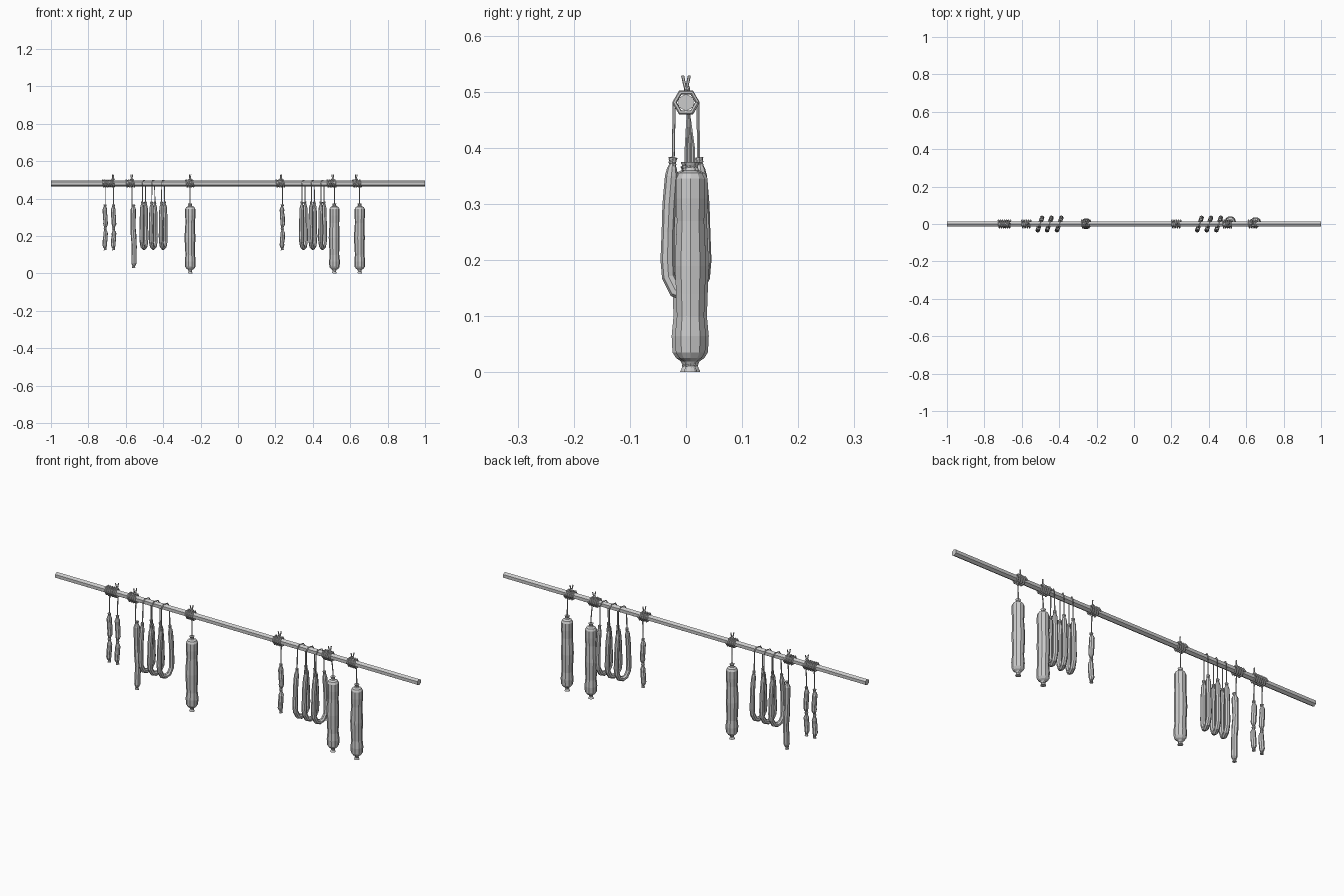
import bpy, bmesh, math
from mathutils import Vector

cube = bpy.data.objects.get("Cube")
if cube:
    bpy.data.objects.remove(cube, do_unlink=True)

grey = bpy.data.materials.new("plain_grey")
grey.use_nodes = True
grey.diffuse_color = (0.6, 0.6, 0.6, 1)
grey.node_tree.nodes["Principled BSDF"].inputs["Base Color"].default_value = (0.6, 0.6, 0.6, 1)

ROD_Z = 0.481


def tube(name, points, radii, sides):
    """Sweep a flat-faced ring along a path, one radius per point."""
    pts = [Vector(p) for p in points]
    if not isinstance(radii, list):
        radii = [radii] * len(pts)
    bm = bmesh.new()
    rings, side, old = [], None, None
    for i, p in enumerate(pts):
        tan = (pts[min(i + 1, len(pts) - 1)] - pts[max(i - 1, 0)]).normalized()
        if side is None:
            side = tan.cross(Vector((0, 1, 0) if abs(tan.y) < 0.9 else (1, 0, 0))).normalized()
        else:
            side = old.rotation_difference(tan) @ side
        old, up = tan, tan.cross(side)
        angles = [math.tau * k / sides for k in range(sides)]
        rings.append([bm.verts.new(p + radii[i] * (side * math.cos(a) + up * math.sin(a)))
                      for a in angles])
    for a, b in zip(rings, rings[1:]):
        for k in range(sides):
            n = (k + 1) % sides
            bm.faces.new((a[k], a[n], b[n], b[k]))
    bm.faces.new(rings[0][::-1])
    bm.faces.new(rings[-1])
    bmesh.ops.recalc_face_normals(bm, faces=bm.faces)
    mesh = bpy.data.meshes.new(name)
    bm.to_mesh(mesh)
    bm.free()
    mesh.materials.append(grey)
    obj = bpy.data.objects.new(name, mesh)
    bpy.context.collection.objects.link(obj)
    return obj


def tie(name, x, y, z, r):
    """String wound twice round a pinched end."""
    pts = [(x + r * math.cos(a), y + r * math.sin(a), z + 0.0009 * k)
           for k, a in enumerate(math.tau * i / 6 for i in range(13))]
    tube(name, pts, 0.0025, 5)


def wrap(name, x0, x1):
    """String coiled round the rod, with two loose ends on top."""
    turns = max(4, round((x1 - x0) / 0.011))
    steps = turns * 6
    pts = [(x0 + (x1 - x0) * i / steps, 0.0205 * math.cos(math.tau * i / 6),
            ROD_Z + 0.0205 * math.sin(math.tau * i / 6)) for i in range(steps + 1)]
    tube(name + "_coil", pts, 0.0042, 6)


def knot(name, x):
    tube(name + "_knot", [(x - 0.008, 0, 0.502), (x, 0.002, 0.506), (x + 0.008, 0, 0.502)],
         [0.003, 0.006, 0.003], 6)
    for s in (-1, 1):
        tube(name + "_loose_end", [(x, 0, 0.502), (x + s * 0.003, s * 0.003, 0.515),
                                   (x + s * 0.004, s * 0.006, 0.529)], 0.0028, 5)


def hanger(name, x, y, z):
    tube(name + "_string", [(x, 0.004, ROD_Z - 0.015), (x, y, z + 0.03), (x, y, z - 0.008)], 0.0028, 5)


def salami(name, x, y):
    body = [(0.001, 0.013), (0.012, 0.008), (0.02, 0.012), (0.026, 0.021), (0.036, 0.0275),
            (0.065, 0.029), (0.1, 0.0255), (0.14, 0.027), (0.19, 0.029), (0.23, 0.0275),
            (0.27, 0.0255), (0.31, 0.0275), (0.345, 0.027), (0.355, 0.022), (0.36, 0.011),
            (0.366, 0.008), (0.375, 0.012)]
    tube(name, [(x + 0.001 * math.sin(z * 25), y, z) for z, r in body], [r for z, r in body], 10)
    tie(name + "_bottom_tie", x, y, 0.008, 0.008)
    tie(name + "_top_tie", x, y, 0.362, 0.008)
    hanger(name, x, y, 0.372)


def link(name, x, y, top, bottom, r, bend=0.0):
    """Slim sausage with pinched, flared ends."""
    h = top - bottom
    ends = [(0, 0.7), (0.008, 0.4), (0.016, 0.75), (0.026, 1)]
    body = [(s, k * r) for s, k in ends]
    body += [(h * f, r * k) for f, k in ((0.35, 0.93), (0.5, 1.05), (0.65, 0.92))]
    body += [(h - s, k * r) for s, k in reversed(ends)]
    tube(name, [(x + bend * math.sin(s / h * math.tau), y + bend * math.sin(s / h * math.pi), bottom + s)
                for s, k in body], [k for s, k in body], 8)
    tie(name + "_tie", x, y, bottom + 0.006, r * 0.45)
    tie(name + "_tie", x, y, top - 0.01, r * 0.45)


def link_pair(name, x, y=0.0):
    link(name + "_upper", x, y, 0.367, 0.238, 0.0125, 0.002)
    link(name + "_lower", x, y, 0.24, 0.125, 0.0125, -0.002)
    hanger(name, x, y, 0.365)


def horseshoe(name, x):
    """U-shaped sausage hung from a string loop over the rod."""
    half = [(0.023, 0.383, 0.008), (0.024, 0.372, 0.005), (0.025, 0.363, 0.009), (0.026, 0.35, 0.0115),
            (0.03, 0.3, 0.012), (0.032, 0.25, 0.0115), (0.033, 0.2, 0.0125), (0.031, 0.17, 0.012),
            (0.018, 0.144, 0.012)]
    path = [(-y, z, r) for y, z, r in half] + [(0, 0.137, 0.012)] + half[::-1]
    tube(name, [(x + 0.35 * y, y, z) for y, z, r in path], [r for y, z, r in path], 8)
    loop = [(-0.023, 0.37), (-0.021, 0.48), (-0.01, 0.498), (0.01, 0.498), (0.021, 0.48), (0.023, 0.37)]
    tube(name + "_string", [(x + 0.35 * y, y, z) for y, z in loop], 0.0028, 5)
    for s in (-1, 1):
        tie(name + "_tie", x + s * 0.0084, s * 0.024, 0.37, 0.0055)


# Hexagonal hanging rod
tube("rod", [(-1, 0, ROD_Z), (1, 0, ROD_Z)], 0.0155, 6).rotation_euler = (0, 0, 0)

# Coiled strings and knots on the rod
for i, (x0, x1, k) in enumerate([(-0.725, -0.66, -0.668), (-0.6, -0.552, -0.568), (-0.28, -0.235, -0.256),
                                 (0.202, 0.25, 0.23), (0.475, 0.525, 0.507), (0.612, 0.66, 0.632)]):
    wrap(f"wrap_{i}", x0, x1)
    knot(f"wrap_{i}", k)

# Thick salamis
for i, (x, y) in enumerate([(-0.256, 0.002), (0.515, 0.013), (0.65, 0.008)]):
    salami(f"salami_{i}", x, y)

# Short linked pairs
for i, x in enumerate((-0.71, -0.665, 0.237)):
    link_pair(f"link_pair_{i}", x)

# Long slim sausage
link("long_sausage", -0.558, 0, 0.367, 0.03, 0.0145, 0.004)
hanger("long_sausage", -0.566, 0, 0.362)

# Horseshoe sausages
for i, x in enumerate((-0.503, -0.453, -0.4, 0.35, 0.4, 0.452)):
    horseshoe(f"horseshoe_{i}", x)
